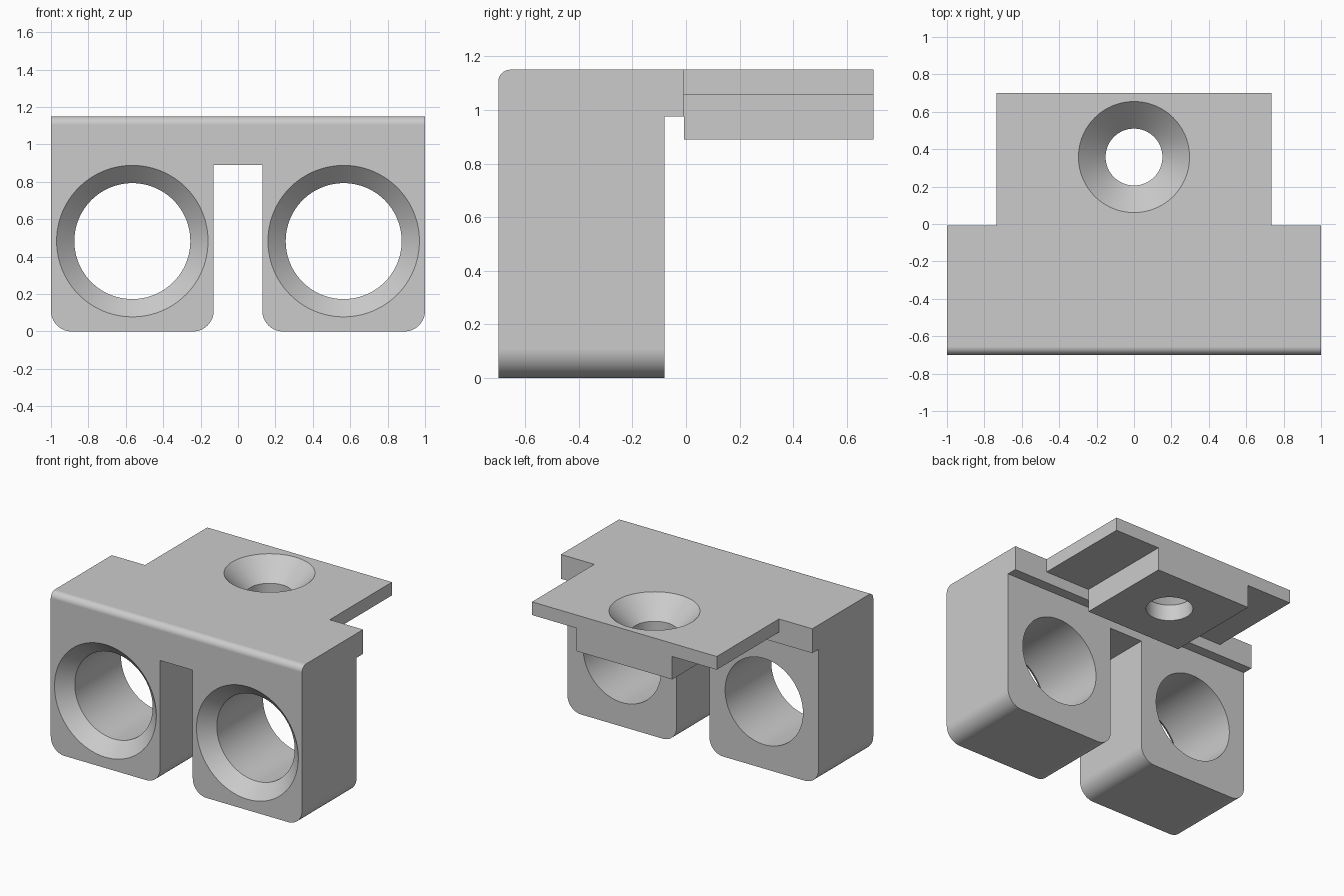
import bpy, bmesh, math
from mathutils import Vector

cube = bpy.data.objects.get("Cube")
if cube:
    bpy.data.objects.remove(cube, do_unlink=True)

grey = bpy.data.materials.new("plain grey")
grey.use_nodes = True
grey.diffuse_color = (0.6, 0.6, 0.6, 1)
grey.node_tree.nodes["Principled BSDF"].inputs["Base Color"].default_value = (0.6, 0.6, 0.6, 1)


def finish(name, bm):
    bmesh.ops.recalc_face_normals(bm, faces=bm.faces)
    mesh = bpy.data.meshes.new(name)
    bm.to_mesh(mesh)
    bm.free()
    mesh.materials.append(grey)
    obj = bpy.data.objects.new(name, mesh)
    bpy.context.collection.objects.link(obj)
    return obj


def rounded(corners, steps=10):
    """Outline from (a, b, radius) right-angled corners."""
    out = []
    for i, (a, b, r) in enumerate(corners):
        p = Vector((a, b))
        if not r:
            out.append(p)
            continue
        u = (Vector(corners[i - 1][:2]) - p).normalized() * r
        v = (Vector(corners[(i + 1) % len(corners)][:2]) - p).normalized() * r
        for k in range(steps + 1):
            t = math.pi / 2 * k / steps
            out.append(p + u * (1 - math.sin(t)) + v * (1 - math.cos(t)))
    return out


def prism(name, outline, place, start, end):
    """Extrude an outline from start to end along the remaining axis."""
    bm = bmesh.new()
    rings = [[bm.verts.new(place(p.x, p.y, d)) for p in outline] for d in (start, end)]
    for ring in rings:
        bm.faces.new(ring)
    n = len(outline)
    for i in range(n):
        j = (i + 1) % n
        bm.faces.new((rings[0][i], rings[0][j], rings[1][j], rings[1][i]))
    return finish(name, bm)


def lathe(name, profile, place, segments=96):
    """Closed turned cutter from (radius, depth) pairs."""
    bm = bmesh.new()
    rings = []
    for r, d in profile:
        angles = [math.tau * i / segments for i in range(segments)]
        rings.append([bm.verts.new(place(r * math.cos(a), r * math.sin(a), d)) for a in angles])
    bm.faces.new(rings[0])
    bm.faces.new(rings[-1])
    for lower, upper in zip(rings, rings[1:]):
        for i in range(segments):
            j = (i + 1) % segments
            bm.faces.new((lower[i], lower[j], upper[j], upper[i]))
    return finish(name, bm)


def combine(target, tool, operation):
    mod = target.modifiers.new(operation.lower(), 'BOOLEAN')
    mod.operation = operation
    mod.solver = 'EXACT'
    mod.object = tool
    tool.hide_render = True
    bpy.context.view_layer.objects.active = target
    bpy.ops.object.modifier_apply(modifier=mod.name)
    bpy.data.objects.remove(tool, do_unlink=True)


def along_y(x, z, y):
    return (x, y, z)


TOP, FRONT, LEG_BACK, LIP_BACK, BACK = 1.15, -0.7, -0.08, -0.007, 0.7
UNDER = 0.89

# Body: side outline with a rear lip and rounded top front edge
side = rounded([(FRONT, 0, 0), (LEG_BACK, 0, 0), (LEG_BACK, 0.975, 0),
                (LIP_BACK, 0.975, 0), (LIP_BACK, TOP, 0), (FRONT, TOP, 0.045)])
bracket = prism("bracket", side, lambda y, z, x: (x, y, z), -1, 1)

# Front outline: two legs with rounded feet and a slot between them
r = 0.11
front = rounded([(-1, 0, r), (-0.13, 0, r), (-0.13, UNDER, 0), (0.13, UNDER, 0),
                 (0.13, 0, r), (1, 0, r), (1, 1.4, 0), (-1, 1.4, 0)])
combine(bracket, prism("leg_outline", front, along_y, -0.9, 0.9), 'INTERSECT')

# Rear plate with a thicker boss under its middle
half = [(0.38, UNDER), (0.38, 1.055), (0.735, 1.055), (0.735, TOP)]
tee = [Vector(p) for p in half] + [Vector((-x, z)) for x, z in reversed(half)]
combine(bracket, prism("rear_plate", tee, along_y, LIP_BACK, BACK), 'UNION')

# Countersunk bores through the legs
for s in (-1, 1):
    bore = lathe("leg_bore", [(0.505, FRONT - 0.1), (0.31, FRONT + 0.095), (0.31, 0.0)],
                 lambda a, b, d: (s * 0.565 + a, d, 0.483 + b))
    combine(bracket, bore, 'DIFFERENCE')

# Countersunk screw hole through the plate
screw = lathe("screw_hole", [(0.397, TOP + 0.1), (0.152, TOP - 0.145), (0.152, 0.7)],
              lambda a, b, d: (a, 0.358 + b, d))
combine(bracket, screw, 'DIFFERENCE')

# Smooth curved surfaces, crisp edges, flat large faces
bpy.ops.object.select_all(action='DESELECT')
bracket.select_set(True)
bpy.context.view_layer.objects.active = bracket
bpy.ops.object.shade_smooth_by_angle(angle=math.radians(30))
normals = bracket.modifiers.new("flat_faces", 'WEIGHTED_NORMAL')
normals.keep_sharp = True
